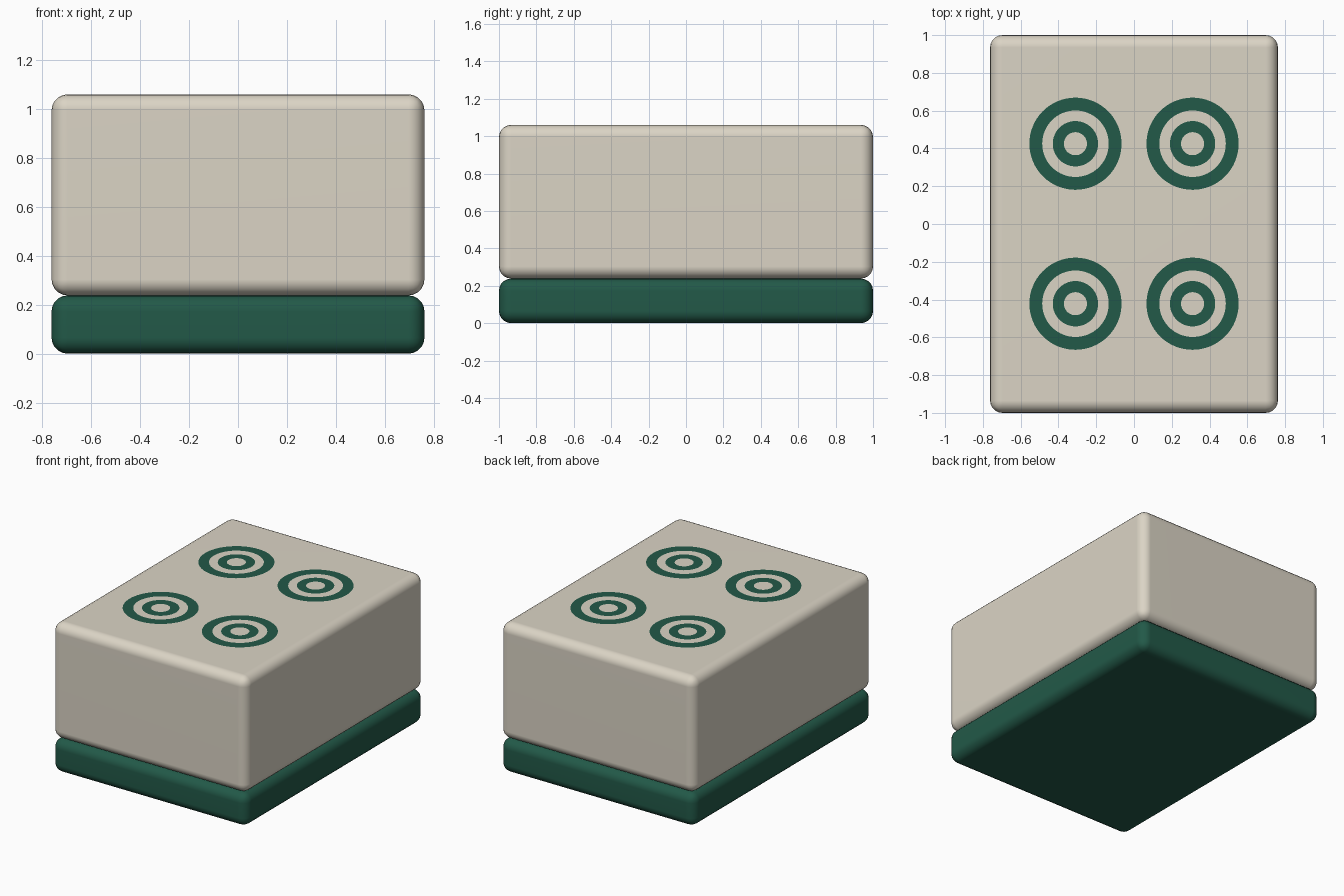
import bpy, bmesh, math

if "Cube" in bpy.data.objects:
    bpy.data.objects.remove(bpy.data.objects["Cube"])

def material(name, color):
    m = bpy.data.materials.new(name)
    m.diffuse_color = color
    m.use_nodes = True
    m.node_tree.nodes["Principled BSDF"].inputs["Base Color"].default_value = m.diffuse_color
    return m

ivory = material("ivory", (0.71, 0.66, 0.56, 1))
green = material("green", (0.016, 0.10, 0.065, 1))
W, D, R = 1.524, 2.0, 0.065

def rounded_block(name, z0, z1, mat):
    bpy.ops.mesh.primitive_cube_add(size=1, location=(0, 0, (z0 + z1) / 2))
    ob = bpy.context.object
    ob.name = name
    ob.scale = (W, D, z1 - z0)
    bpy.ops.object.transform_apply(location=False, rotation=False, scale=True)
    bev = ob.modifiers.new("rounded_edges", 'BEVEL')
    bev.width, bev.segments = R, 5
    bev.limit_method = 'NONE'
    ob.data.materials.append(mat)
    bpy.ops.object.shade_smooth()
    norm = ob.modifiers.new("flat_sides", 'WEIGHTED_NORMAL')
    norm.keep_sharp = True

def flat_ring(name, x, y, z, r_in, r_out, mat, n=64):
    bm = bmesh.new()
    loops = [[bm.verts.new((r * math.cos(2 * math.pi * i / n),
                            r * math.sin(2 * math.pi * i / n), 0))
              for i in range(n)] for r in (r_in, r_out)]
    a, b = loops
    for i in range(n):
        j = (i + 1) % n
        bm.faces.new((a[i], b[i], b[j], a[j]))
    me = bpy.data.meshes.new(name)
    bm.to_mesh(me)
    bm.free()
    me.materials.append(mat)
    ob = bpy.data.objects.new(name, me)
    ob.location = (x, y, z)
    bpy.context.collection.objects.link(ob)

# Green backing and ivory face block
rounded_block("tile_back", 0, 0.238, green)
rounded_block("tile_body", 0.238, 1.06, ivory)

# Four circle markings, each of two concentric rings
for x in (-0.31, 0.31):
    for y in (-0.422, 0.425):
        flat_ring("outer_ring", x, y, 1.062, 0.176, 0.244, green)
        flat_ring("inner_ring", x, y, 1.062, 0.061, 0.12, green)
